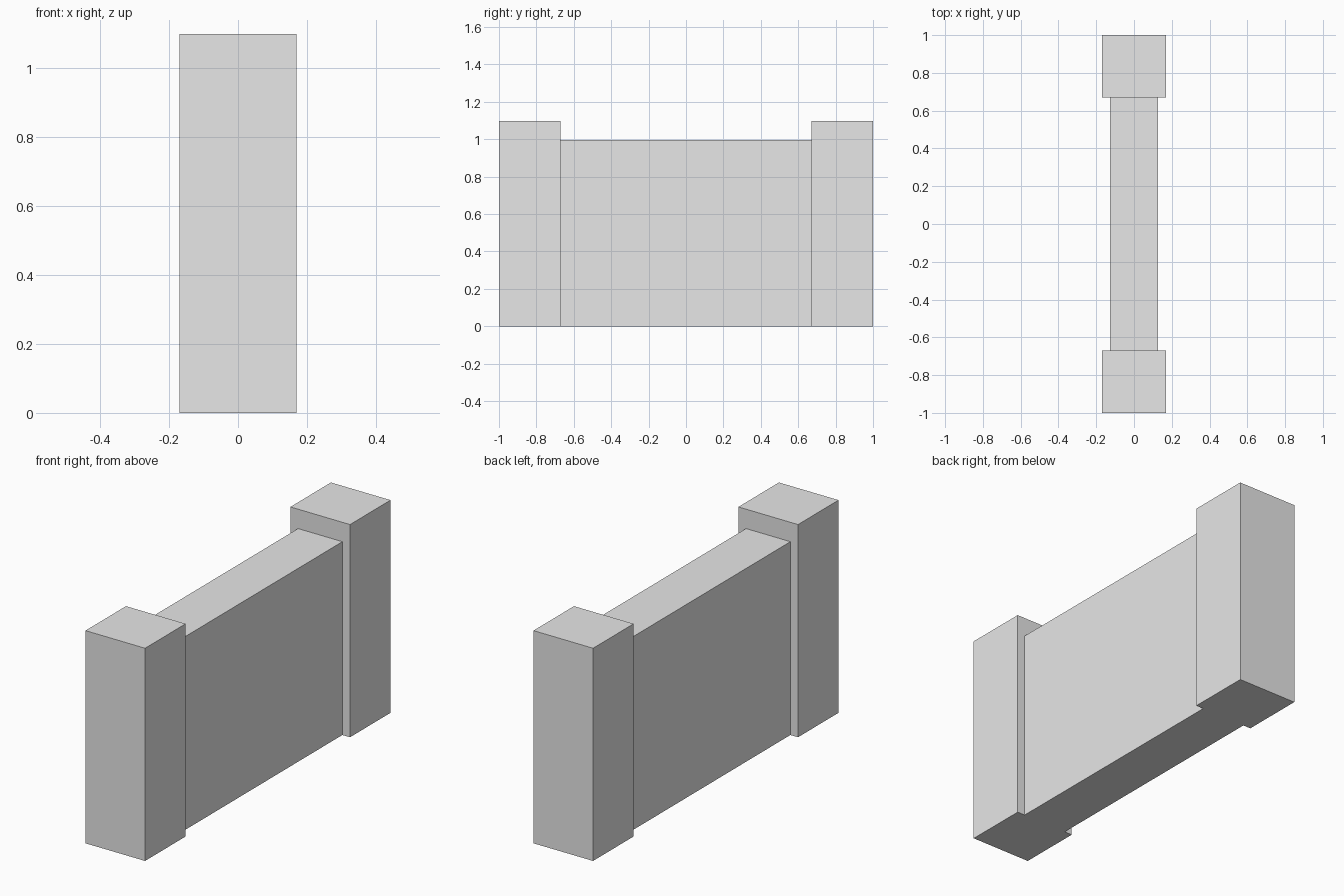
import bpy

if "Cube" in bpy.data.objects:
    bpy.data.objects.remove(bpy.data.objects["Cube"], do_unlink=True)

# Single plain grey material
grey = bpy.data.materials.new("light grey")
grey.use_nodes = True
grey.diffuse_color = (0.8, 0.8, 0.8, 1)
grey.node_tree.nodes["Principled BSDF"].inputs["Base Color"].default_value = grey.diffuse_color

POST_DEPTH = 0.33
WALL_LENGTH = 2 - 2 * POST_DEPTH


def block(name, width, depth, height, y=0):
    """Box standing on the ground, centred on x = 0."""
    bpy.ops.mesh.primitive_cube_add(size=1, location=(0, y, height / 2))
    ob = bpy.context.object
    ob.name = name
    ob.scale = (width, depth, height)
    bpy.ops.object.transform_apply(location=False, rotation=False, scale=True)
    ob.data.materials.append(grey)
    return ob


# Wall panel between the posts
block("wall_panel", 0.253, WALL_LENGTH, 0.997)

# Taller, thicker post at each end
for name, side in (("front_post", -1), ("back_post", 1)):
    block(name, 0.34, POST_DEPTH, 1.097, side * (1 - POST_DEPTH / 2))
